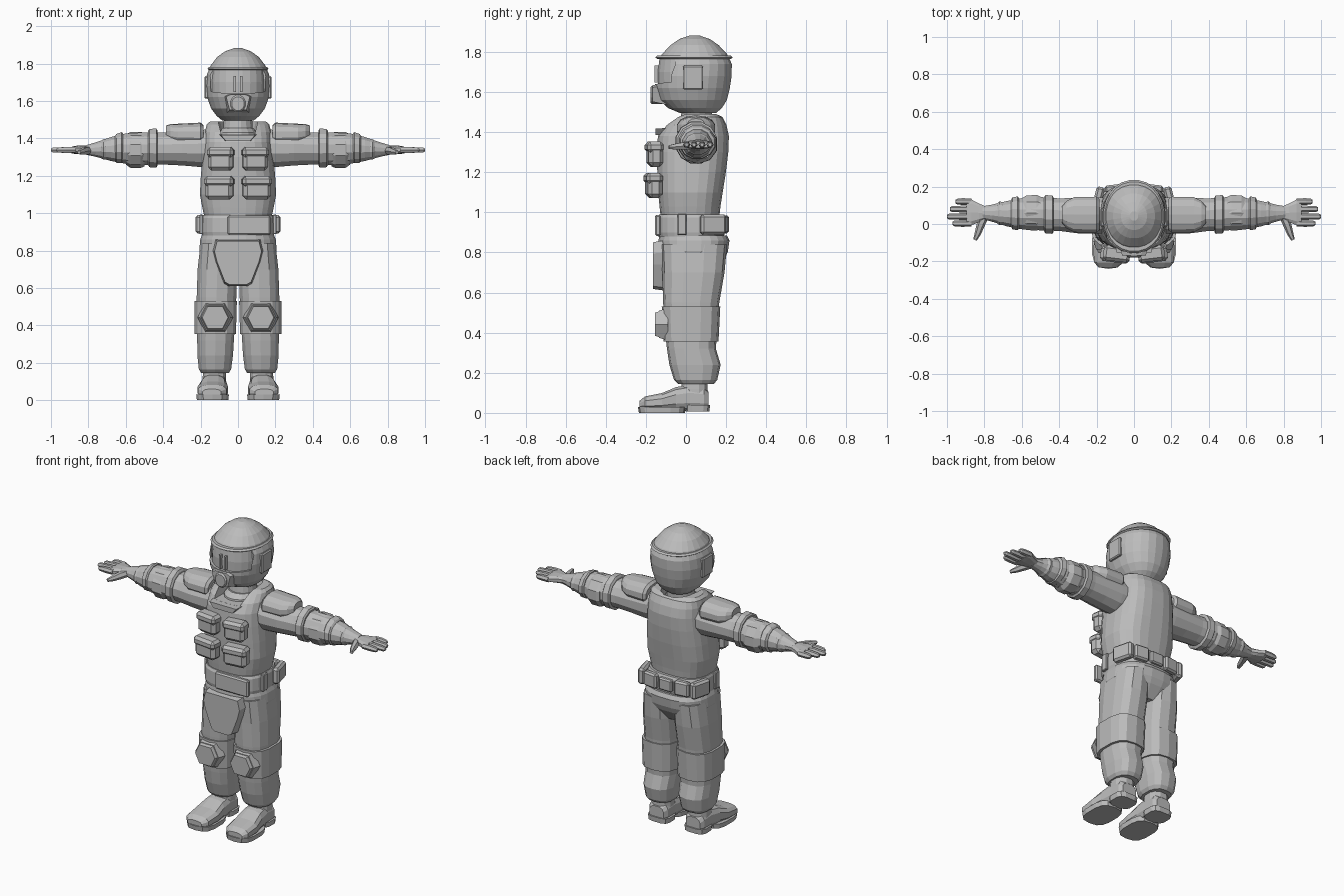
import bpy, bmesh, math
from mathutils import Vector, Matrix

grey = bpy.data.materials.new("plain_grey")
grey.diffuse_color = (0.5, 0.5, 0.5, 1)


def finish(name, bm, mirror=False, bevel=0.0):
    bmesh.ops.recalc_face_normals(bm, faces=bm.faces)
    me = bpy.data.meshes.new(name)
    bm.to_mesh(me)
    bm.free()
    me.materials.append(grey)
    ob = bpy.data.objects.new(name, me)
    bpy.context.collection.objects.link(ob)
    if bevel:
        b = ob.modifiers.new("bevel", 'BEVEL')
        b.width, b.segments, b.limit_method = bevel, 1, 'ANGLE'
    if mirror:
        m = ob.modifiers.new("mirror", 'MIRROR')
        m.use_mirror_merge = False
    return ob


def skin(bm, loops):
    """Bridge successive vertex loops and cap both ends."""
    n = len(loops[0])
    for a, b in zip(loops, loops[1:]):
        for i in range(n):
            bm.faces.new((a[i], a[(i + 1) % n], b[(i + 1) % n], b[i]))
    bm.faces.new(loops[0])
    bm.faces.new(loops[-1])


def loft(name, rings, axis='Z', n=16, p=2.0, mirror=False):
    """Rings are (position, centre a, centre b, radius a, radius b)."""
    bm = bmesh.new()
    loops = []
    for t, ca, cb, ra, rb in rings:
        loop = []
        for i in range(n):
            k = 2 * math.pi * (i + 0.5) / n
            c, s = math.cos(k), math.sin(k)
            a = ca + ra * math.copysign(abs(c) ** (2 / p), c)
            b = cb + rb * math.copysign(abs(s) ** (2 / p), s)
            co = {'X': (t, a, b), 'Y': (a, t, b), 'Z': (a, b, t)}[axis]
            loop.append(bm.verts.new(co))
        loops.append(loop)
    skin(bm, loops)
    return finish(name, bm, mirror)


def tube(name, pts, radii, n=6):
    bm = bmesh.new()
    loops = []
    for i, q in enumerate(pts):
        d = Vector(pts[min(i + 1, len(pts) - 1)]) - Vector(pts[max(i - 1, 0)])
        rot = d.to_track_quat('Z', 'Y')
        loops.append([bm.verts.new(Vector(q) + rot @ Vector(
            (radii[i] * math.cos(2 * math.pi * j / n), radii[i] * math.sin(2 * math.pi * j / n), 0)))
            for j in range(n)])
    skin(bm, loops)
    return finish(name, bm, True)


def box(name, c, size, turn=0, bevel=0.01, mirror=True):
    bm = bmesh.new()
    m = Matrix.Translation(c) @ Matrix.Rotation(turn, 4, 'Z') @ Matrix.Diagonal((*size, 1))
    bmesh.ops.create_cube(bm, size=1, matrix=m)
    return finish(name, bm, mirror, bevel)


def prism(name, outline, y0, y1, mirror=False, bevel=0.0, inset=1.0):
    """Outline in x and z, from back y1 to a front y0 that may be scaled in."""
    bm = bmesh.new()
    cx = sum(q[0] for q in outline) / len(outline)
    cz = sum(q[1] for q in outline) / len(outline)
    back = [bm.verts.new((x, y1, z)) for x, z in outline]
    front = [bm.verts.new((cx + (x - cx) * inset, y0, cz + (z - cz) * inset)) for x, z in outline]
    skin(bm, [back, front])
    return finish(name, bm, mirror, bevel)


def cut(ob, cutter):
    m = ob.modifiers.new("cut", 'BOOLEAN')
    m.operation, m.object, m.solver = 'DIFFERENCE', cutter, 'EXACT'
    cutter.hide_render = True
    cutter.hide_viewport = True


# Helmet with a visor opening
helmet = loft("helmet", [
    (1.495, 0, .06, .085, .09), (1.52, 0, .045, .115, .135), (1.56, 0, .035, .145, .17),
    (1.62, 0, .032, .167, .188), (1.68, 0, .035, .174, .194), (1.74, 0, .04, .168, .19),
    (1.79, 0, .043, .147, .163), (1.835, 0, .043, .112, .12), (1.865, 0, .043, .07, .075),
    (1.882, 0, .043, .022, .025)], n=24, p=2.15)
cutter = prism("visor_cutter", [(-.145, 1.65), (-.06, 1.64), (.06, 1.64), (.145, 1.65),
                                (.15, 1.77), (-.15, 1.77)], -.4, -.055)
cut(helmet, cutter)
loft("visor", [(1.63, 0, .03, .155, .17), (1.7, 0, .03, .157, .172), (1.78, 0, .03, .15, .162)],
     n=24, p=2.2)
loft("helmet_brow", [(1.766, 0, .04, .157, .185), (1.772, 0, .04, .165, .196),
                     (1.782, 0, .04, .156, .186)], n=24, p=2.15)
prism("chin_mask", [(-.085, 1.63), (-.06, 1.535), (.06, 1.535), (.085, 1.63), (.05, 1.645),
                    (-.05, 1.645)], -.168, -.09, inset=.75)
loft("filter", [(-.178, 0, 1.585, .034, .038), (-.17, 0, 1.585, .042, .047),
                (-.1, 0, 1.585, .042, .047)], 'Y', 12)
box("visor_nose", (.018, -.142, 1.69), (.012, .03, .085), bevel=0)
box("ear_plate", (.168, .035, 1.672), (.022, .1, .12), bevel=.006)
loft("neck", [(1.38, 0, .05, .085, .085), (1.46, 0, .05, .08, .08), (1.53, 0, .055, .075, .075)])

# Armoured vest with a scooped neckline
vest = loft("vest", [
    (.985, 0, .02, .182, .148), (1.03, 0, .02, .192, .153), (1.1, 0, .022, .205, .162),
    (1.2, 0, .028, .2, .172), (1.3, 0, .032, .19, .18), (1.38, 0, .037, .182, .178),
    (1.435, 0, .048, .178, .155), (1.475, 0, .065, .168, .118), (1.49, 0, .07, .15, .085)],
    n=24, p=2.7)
cut(vest, loft("neck_cutter", [(1.42, 0, -.04, .09, .185), (1.56, 0, -.04, .125, .24)], p=3))
loft("collar", [(1.38, 0, .04, .1, .12), (1.43, 0, .045, .1, .115), (1.455, 0, .05, .085, .09)])
prism("collar_tab", [(-.1, 1.42), (-.07, 1.385), (.07, 1.385), (.1, 1.42)], -.152, -.1, inset=.93)
for tag, z, y, x, w in (("upper", 1.29, -.155, .092, .135), ("lower", 1.135, -.16, .1, .15)):
    box(tag + "_chest_pouch", (x, y, z), (w, .075, .125), -.0 + .12, .02)
    box(tag + "_pouch_flap", (x, y - .004, z + .035), (w + .008, .082, .055), .12, .016)

# Belt and its pouches
loft("belt", [(.88, 0, .025, .193, .165), (.9, 0, .025, .197, .17), (.975, 0, .025, .195, .168),
              (.99, 0, .025, .188, .16)], n=24, p=2.7)
box("front_pouch", (.06, -.14, .935), (.23, .03, .105), bevel=.008, mirror=False)
box("side_pouch", (.192, .135, .94), (.045, .13, .1), .25, .012)
box("back_pouch", (.108, .19, .94), (.095, .04, .09), -.12, .01)
box("back_buckle", (0, .198, .94), (.09, .03, .075), bevel=.008, mirror=False)
box("belt_clip", (.197, -.02, .94), (.02, .045, .105), bevel=.004)

# Hips and the hanging front flap
loft("hips", [(.7, 0, .035, .12, .11), (.77, 0, .035, .19, .16), (.805, 0, .038, .208, .172),
              (.86, 0, .04, .203, .178), (.885, 0, .035, .193, .17)], n=24, p=2.6)
prism("front_flap", [(-.135, .8), (-.12, .74), (-.075, .625), (-.05, .61), (.05, .61),
                     (.075, .625), (.12, .74), (.135, .8), (.12, .86), (-.12, .86)],
      -.165, -.11, inset=.93)

# Trousers, knee bands and pads
loft("trouser_leg", [
    (.84, .105, .04, .097, .165), (.7, .11, .037, .108, .155), (.55, .115, .026, .108, .14),
    (.42, .117, .025, .104, .131), (.32, .12, .027, .1, .122), (.24, .122, .045, .097, .128),
    (.165, .123, .048, .088, .108), (.145, .123, .05, .075, .09)], n=14, p=2.6, mirror=True)
loft("knee_band", [(.355, .122, .025, .113, .137), (.53, .12, .025, .116, .146)],
     n=14, p=2.8, mirror=True)
for nm, s, y0, y1 in (("knee_pad_base", 1.0, -.135, -.09), ("knee_pad", .85, -.155, -.12)):
    pts = [(.122 + s * x, .442 + s * z) for x, z in
           ((-.095, 0), (-.055, -.08), (.055, -.08), (.095, 0), (.055, .08), (-.055, .08))]
    prism(nm, pts, y0, y1, True, inset=.85)

# Boots with separate sole and heel
loft("boot", [(-.232, .14, .04, .05, .02), (-.205, .138, .047, .078, .036),
              (-.12, .135, .054, .084, .046), (-.05, .131, .068, .073, .062),
              (.02, .128, .075, .067, .068), (.09, .127, .07, .065, .062),
              (.112, .127, .062, .05, .045)], 'Y', 12, 2.7, True)
loft("boot_shaft", [(.06, .127, .045, .066, .068), (.12, .127, .042, .064, .068),
                    (.19, .125, .045, .06, .065)], n=12, p=2.4, mirror=True)
loft("boot_sole", [(0, .136, -.12, .085, .115), (.03, .136, -.12, .089, .12)],
     n=14, p=3, mirror=True)
loft("boot_heel", [(.008, .127, .058, .07, .06), (.04, .127, .058, .074, .063)],
     n=12, p=3.5, mirror=True)

# Sleeves and arm protection
loft("sleeve", [
    (.14, .045, 1.35, .1, .105), (.2, .045, 1.345, .1, .102), (.3, .045, 1.345, .098, .093),
    (.4, .05, 1.345, .09, .088), (.5, .055, 1.345, .092, .09), (.6, .055, 1.345, .086, .084),
    (.68, .055, 1.343, .07, .066), (.76, .058, 1.34, .047, .04), (.81, .06, 1.338, .036, .027)],
    'X', 12, mirror=True)
loft("shoulder_pad", [(.185, .05, 1.42, .085, .05), (.2, .05, 1.42, .098, .064),
                      (.32, .05, 1.42, .096, .058), (.36, .05, 1.425, .075, .052),
                      (.385, .05, 1.43, .045, .038)], 'X', 14, 2.3, True)
loft("upper_arm_band", [(.43, .05, 1.348, .096, .096), (.437, .05, 1.348, .106, .108),
                        (.473, .052, 1.348, .106, .106), (.48, .052, 1.348, .096, .096)],
     'X', 12, mirror=True)
loft("elbow_pad", [(.5, .06, 1.34, .09, .09), (.52, .06, 1.338, .1, .096),
                   (.575, .06, 1.338, .097, .096), (.6, .06, 1.34, .082, .08)],
     'X', 10, mirror=True)
loft("forearm_band", [(.615, .057, 1.35, .084, .08), (.622, .057, 1.35, .094, .086),
                      (.65, .057, 1.346, .088, .08), (.658, .057, 1.346, .074, .07)],
     'X', 12, mirror=True)
loft("wrist_cuff", [(.7, .057, 1.342, .062, .058), (.72, .057, 1.341, .066, .056),
                    (.735, .057, 1.34, .052, .046)], 'X', 12, mirror=True)

# Hands
loft("palm", [(.79, .06, 1.338, .034, .024), (.83, .06, 1.338, .052, .024),
              (.87, .062, 1.338, .072, .022), (.895, .062, 1.337, .07, .016)],
     'X', 10, 2.6, True)
for nm, y, tip in (("little", .12, .955), ("ring", .08, .985), ("middle", .04, 1.0), ("index", .003, .97)):
    tube(nm + "_finger", [(.87, y, 1.338), (.92, y, 1.338), (tip - .01, y, 1.337), (tip, y, 1.337)],
         [.017, .018, .015, .009])
tube("thumb", [(.8, .04, 1.335), (.82, -.005, 1.332), (.835, -.05, 1.328), (.85, -.085, 1.325)],
     [.022, .022, .017, .01])
